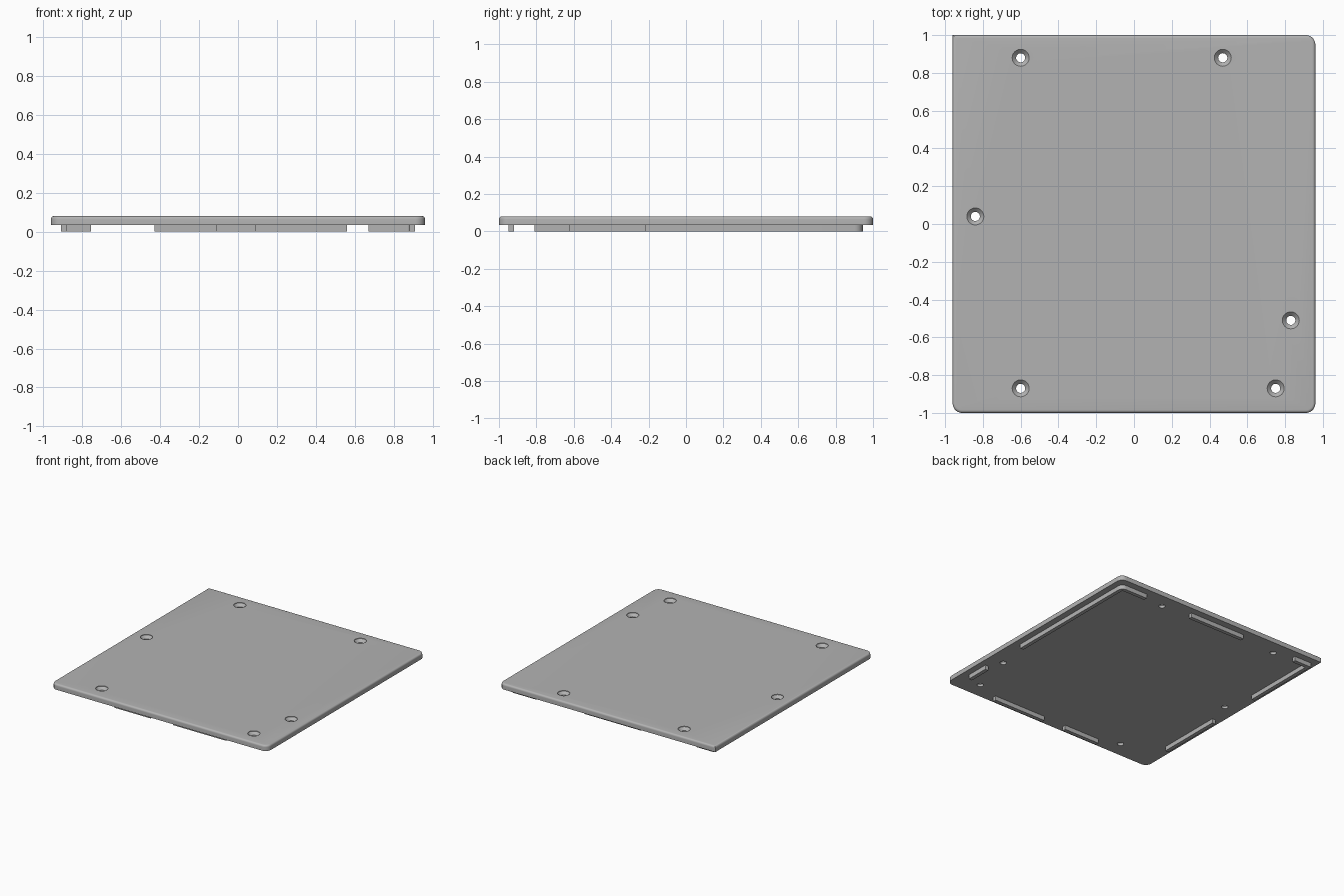
import bpy, bmesh, math
from mathutils import Vector

cube = bpy.data.objects.get("Cube")
if cube:
    bpy.data.objects.remove(cube, do_unlink=True)

HALF_X, HALF_Y = 0.96, 1.0
BASE, TOP = 0.035, 0.08
FILLET = 0.015

grey = bpy.data.materials.new("plain grey")
grey.use_nodes = True
colour = (0.45, 0.45, 0.45, 1)
grey.diffuse_color = colour
grey.node_tree.nodes["Principled BSDF"].inputs["Base Color"].default_value = colour


def arc(cx, cy, r, start, end, steps=8):
    """Points along an arc, angles in degrees."""
    angles = [math.radians(start + (end - start) * i / steps) for i in range(steps + 1)]
    return [(cx + r * math.cos(a), cy + r * math.sin(a)) for a in angles]


def loft(name, rings):
    """Closed solid through matching rings, each an (outline, height) pair."""
    bm = bmesh.new()
    loops = [[bm.verts.new((x, y, z)) for x, y in pts] for pts, z in rings]
    for low, high in zip(loops, loops[1:]):
        for i in range(len(low)):
            j = (i + 1) % len(low)
            bm.faces.new((low[i], low[j], high[j], high[i]))
    bm.faces.new(loops[0][::-1])
    bm.faces.new(loops[-1])
    bmesh.ops.recalc_face_normals(bm, faces=bm.faces)
    mesh = bpy.data.meshes.new(name)
    bm.to_mesh(mesh)
    bm.free()
    mesh.materials.append(grey)
    obj = bpy.data.objects.new(name, mesh)
    bpy.context.collection.objects.link(obj)
    return obj


def smooth(obj):
    bpy.ops.object.select_all(action="DESELECT")
    obj.select_set(True)
    bpy.context.view_layer.objects.active = obj
    bpy.ops.object.shade_smooth_by_angle(angle=math.radians(30))


def plate_outline(inset):
    """Three rounded corners; the back corner at -x stays sharp."""
    r = 0.05
    cx, cy = HALF_X - r, HALF_Y - r
    pts = []
    for sx, sy, start in ((1, 1, 0), (-1, -1, 180), (1, -1, 270)):
        if start == 180:
            pts.append((-HALF_X + inset, HALF_Y - inset))
        pts += arc(sx * cx, sy * cy, r - inset, start, start + 90)
    return pts


# Plate with a rounded upper edge
rings = [(plate_outline(0), BASE)]
for i in range(6):
    a = math.radians(90 * i / 5)
    rings.append((plate_outline(FILLET * (1 - math.cos(a))),
                  TOP - FILLET + FILLET * math.sin(a)))
plate = loft("lid_plate", rings)

# Countersunk screw holes
holes = [(-0.6, 0.88), (0.47, 0.88), (-0.84, 0.04),
         (0.83, -0.51), (0.75, -0.87), (-0.6, -0.87)]
for x, y in holes:
    profile = [(0.024, BASE - 0.01), (0.024, 0.055), (0.045, 0.076), (0.045, TOP + 0.01)]
    cutter = loft("hole_cutter", [(arc(x, y, r, 0, 348.75, 31), z) for r, z in profile])
    cutter.hide_render = True
    cut = plate.modifiers.new("screw_hole", "BOOLEAN")
    cut.operation = "DIFFERENCE"
    cut.solver = "EXACT"
    cut.object = cutter
    bpy.context.view_layer.objects.active = plate
    bpy.ops.object.modifier_apply(modifier=cut.name)
    bpy.data.objects.remove(cutter, do_unlink=True)
smooth(plate)

# Locating ribs under the plate
OUT_X, OUT_Y, THICK = 0.91, 0.945, 0.03
IN_X, IN_Y = OUT_X - THICK, OUT_Y - THICK


def rib(name, pts):
    smooth(loft(name, [(pts, 0), (pts, BASE + 0.002)]))


def box(x0, x1, y0, y1):
    return [(x0, y0), (x1, y0), (x1, y1), (x0, y1)]


for name, x0, x1 in (("front_rib_left", 0.09, 0.56), ("front_rib_right", -0.43, -0.11)):
    rib(name, box(x0, x1, -0.95, -0.92))
rib("back_rib", box(-0.26, 0.24, IN_Y, OUT_Y))
rib("left_rib_short", box(IN_X, OUT_X, -0.81, -0.62))
rib("right_rib", box(-OUT_X, -IN_X, -0.69, -0.15))

# Corner ribs: rounded on the left, square on the right
R = 0.045
rib("rounded_corner_rib",
    [(OUT_X, -0.22)] + arc(OUT_X - R, OUT_Y - R, R, 0, 90)
    + [(0.67, OUT_Y), (0.67, IN_Y)]
    + arc(OUT_X - R, OUT_Y - R, R - THICK, 90, 0) + [(IN_X, -0.22)])
rib("square_corner_rib",
    [(-OUT_X, 0.3), (-IN_X, 0.3), (-IN_X, IN_Y), (-0.755, IN_Y),
     (-0.755, OUT_Y), (-OUT_X, OUT_Y)])
